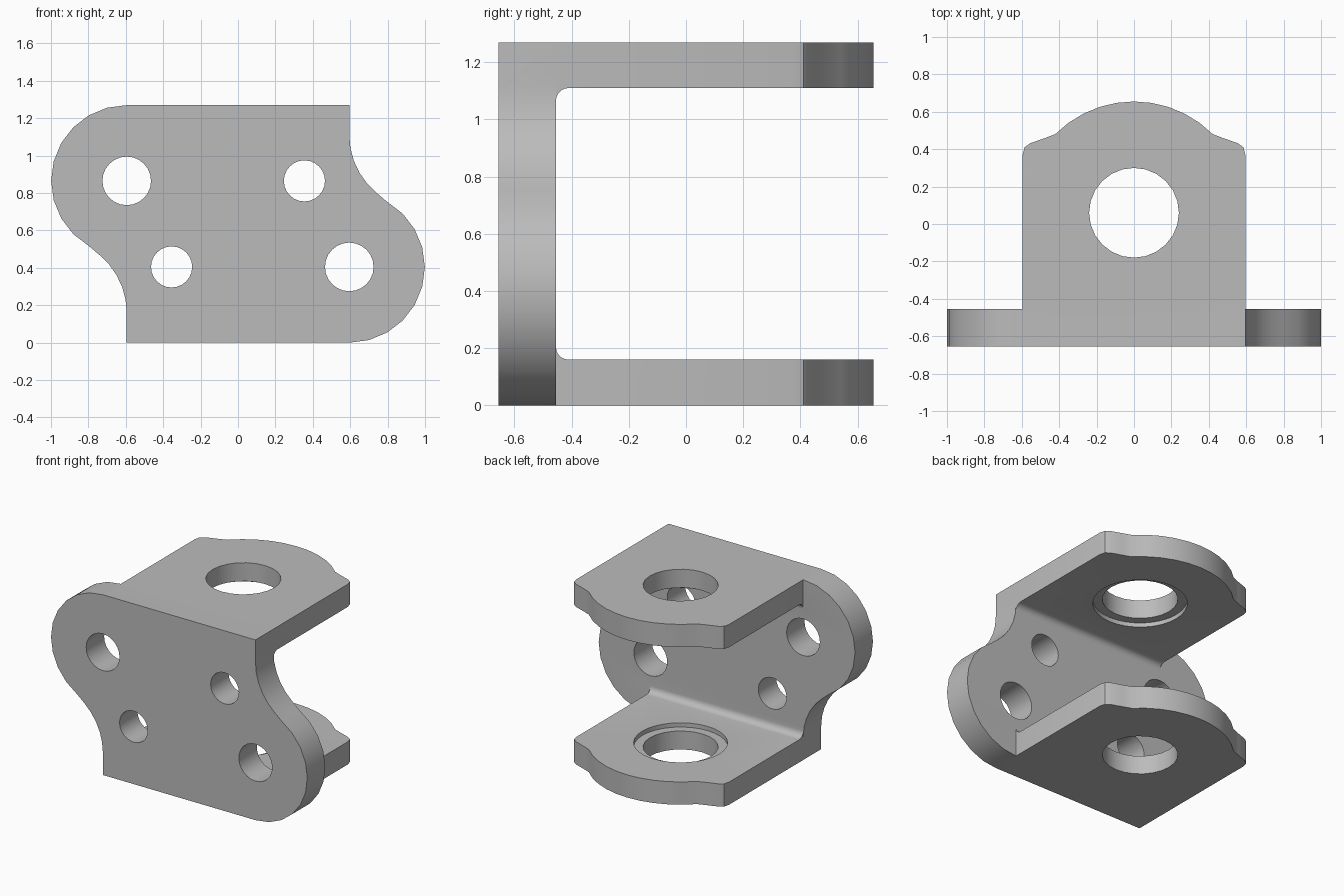
import bpy, bmesh
from math import sin, cos, radians
from mathutils import Vector

if "Cube" in bpy.data.objects:
    bpy.data.objects.remove(bpy.data.objects["Cube"], do_unlink=True)

H, HALF, FRONT, WALL, BACK = 1.27, 0.595, -0.655, -0.455, 0.655
T, R, FIL, BORE_Y = 0.16, 0.404, 0.045, 0.06

steel = bpy.data.materials.new("grey_steel")
steel.use_nodes = True
steel.diffuse_color = (0.5, 0.5, 0.5, 1)
steel.node_tree.nodes["Principled BSDF"].inputs["Base Color"].default_value = (0.5, 0.5, 0.5, 1)


def arc(cx, cy, r, a0, a1, n):
    angles = [radians(a0 + (a1 - a0) * i / n) for i in range(n + 1)]
    return [(cx + r * cos(a), cy + r * sin(a)) for a in angles]


def circle(cx, cy, r, n=24):
    return arc(cx, cy, r, 0, 360, n)[:-1]


def prism(name, outline, axis, lo, hi):
    """Extrude a flat outline along the given axis."""
    def place(p, d):
        co = list(p)
        co.insert("xyz".index(axis), d)
        return Vector(co)
    bm = bmesh.new()
    face = bm.faces.new([bm.verts.new(place(p, lo)) for p in outline])
    ext = bmesh.ops.extrude_face_region(bm, geom=[face])
    moved = [v for v in ext["geom"] if isinstance(v, bmesh.types.BMVert)]
    bmesh.ops.translate(bm, verts=moved, vec=place((0, 0), hi - lo))
    bmesh.ops.recalc_face_normals(bm, faces=bm.faces[:])
    mesh = bpy.data.meshes.new(name)
    bm.to_mesh(mesh)
    bm.free()
    mesh.materials.append(steel)
    obj = bpy.data.objects.new(name, mesh)
    bpy.context.collection.objects.link(obj)
    return obj


def combine(target, tool, operation):
    """Apply a boolean and discard the tool."""
    mod = target.modifiers.new(operation, 'BOOLEAN')
    mod.operation, mod.object, mod.solver = operation, tool, 'EXACT'
    bpy.context.view_layer.objects.active = target
    bpy.ops.object.modifier_apply(modifier=mod.name)
    bpy.data.objects.remove(tool, do_unlink=True)


# Channel: C-shaped section with filleted inner corners
inner = WALL + FIL
section = [(FRONT, 0), (0.8, 0), (0.8, T)]
section += arc(inner, T + FIL, FIL, 270, 180, 5)
section += arc(inner, H - T - FIL, FIL, 180, 90, 5)
section += [(0.8, H - T), (0.8, H), (FRONT, H)]
bracket = prism("bracket", section, 'x', -0.7, 0.7)

# Flange outline: rounded nose with shoulders
shoulder = [(HALF, 0.37), (0.585, 0.41), (0.555, 0.432), (0.48, 0.458)]
nose = arc(0, BORE_Y, BACK - BORE_Y, 45, 135, 10)
outline = [(-HALF, -0.8), (HALF, -0.8)] + shoulder + nose
outline += [(-x, y) for x, y in reversed(shoulder)]
combine(bracket, prism("flange_outline", outline, 'z', -0.1, H + 0.1), 'INTERSECT')

# Mounting plate: two opposite lobes blending into concave necks
half = arc(HALF, R, R, -90, 60.2, 10)
half += arc(HALF + 0.4, H - T, 0.4, 240.2, 180, 6)[1:] + [(HALF, H)]
plate = half + [(-x, H - z) for x, z in half]
combine(bracket, prism("mounting_plate", plate, 'y', FRONT, WALL), 'UNION')

# Bolt holes, point-symmetric about the plate centre
for x, z, r in ((HALF, 0.405, 0.13), (-0.355, 0.405, 0.11)):
    for hx, hz in ((x, z), (-x, H - z)):
        combine(bracket, prism("bolt_hole", circle(hx, hz, r), 'y', -0.8, -0.3), 'DIFFERENCE')

# Pivot bore through both flanges, with a shallow counterbore inside
combine(bracket, prism("pivot_bore", circle(0, BORE_Y, 0.24), 'z', -0.1, H + 0.1), 'DIFFERENCE')
combine(bracket, prism("counterbore", circle(0, BORE_Y, 0.30, 32), 'z',
                       T - 0.03, H - T + 0.03), 'DIFFERENCE')

bpy.ops.object.select_all(action='DESELECT')
bracket.select_set(True)
bpy.context.view_layer.objects.active = bracket
bpy.ops.object.shade_smooth_by_angle(angle=radians(30))
